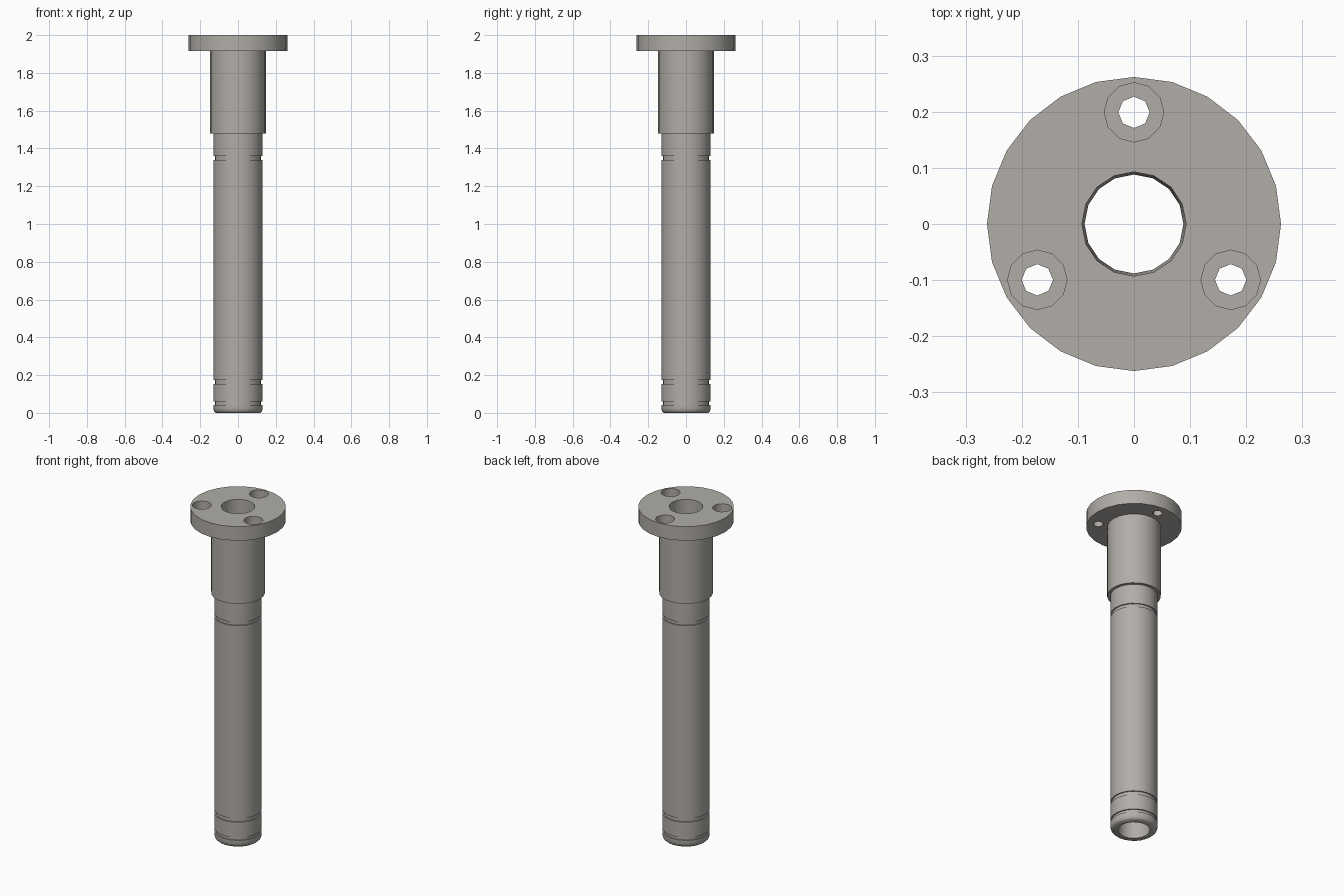
import bpy, bmesh, math

cube = bpy.data.objects.get("Cube")
if cube:
    bpy.data.objects.remove(cube)

steel = bpy.data.materials.new("warm grey steel")
steel.use_nodes = True
colour = (0.44, 0.42, 0.39, 1)
steel.diffuse_color = colour
steel.node_tree.nodes["Principled BSDF"].inputs["Base Color"].default_value = colour


def lathe(name, profile, sides, centre=(0, 0)):
    """Closed solid turned from (radius, height) points, bottom to top."""
    bm = bmesh.new()
    rings = []
    for r, z in profile:
        rings.append([bm.verts.new((centre[0] + r * math.cos(math.tau * i / sides),
                                    centre[1] + r * math.sin(math.tau * i / sides), z))
                      for i in range(sides)])
    for low, high in zip(rings, rings[1:]):
        for i in range(sides):
            j = (i + 1) % sides
            bm.faces.new((low[i], low[j], high[j], high[i]))
    bm.faces.new(rings[0][::-1])
    bm.faces.new(rings[-1])
    mesh = bpy.data.meshes.new(name)
    bm.to_mesh(mesh)
    bm.free()
    mesh.materials.append(steel)
    obj = bpy.data.objects.new(name, mesh)
    bpy.context.collection.objects.link(obj)
    return obj


TUBE, GROOVE, COLLAR, FLANGE = 0.13, 0.123, 0.147, 0.262

# Tube with chamfered foot and ring grooves, then collar and flange
profile = [(0.117, 0), (0.126, 0.008), (TUBE, 0.022)]
for low, high in ((0.043, 0.06), (0.153, 0.175), (1.34, 1.36)):
    profile += [(TUBE, low), (GROOVE, low), (GROOVE, high), (TUBE, high)]
profile += [(TUBE, 1.48), (COLLAR, 1.48), (COLLAR, 1.915),
            (FLANGE, 1.915), (FLANGE, 2.0)]
body = lathe("flanged_tube", profile, 24)

# Slightly tapered bore, and three counterbored bolt holes
cutters = [lathe("bore_cutter", [(0.088, -0.05), (0.093, 2.05)], 16)]
for k in range(3):
    a = math.radians(90 + 120 * k)
    c = (0.199 * math.cos(a), 0.199 * math.sin(a))
    cutters.append(lathe("bolt_hole_cutter", [(0.028, 1.85), (0.028, 1.99)], 8, c))
    cutters.append(lathe("counterbore_cutter", [(0.053, 1.95), (0.053, 2.05)], 12, c))

bpy.ops.object.select_all(action='DESELECT')
bpy.context.view_layer.objects.active = body
body.select_set(True)
for cutter in cutters:
    cutter.hide_render = True
    mod = body.modifiers.new("cut", 'BOOLEAN')
    mod.operation = 'DIFFERENCE'
    mod.solver = 'EXACT'
    mod.object = cutter
    bpy.ops.object.modifier_apply(modifier=mod.name)
    bpy.data.objects.remove(cutter)

bpy.ops.object.shade_smooth_by_angle(angle=math.radians(46))
